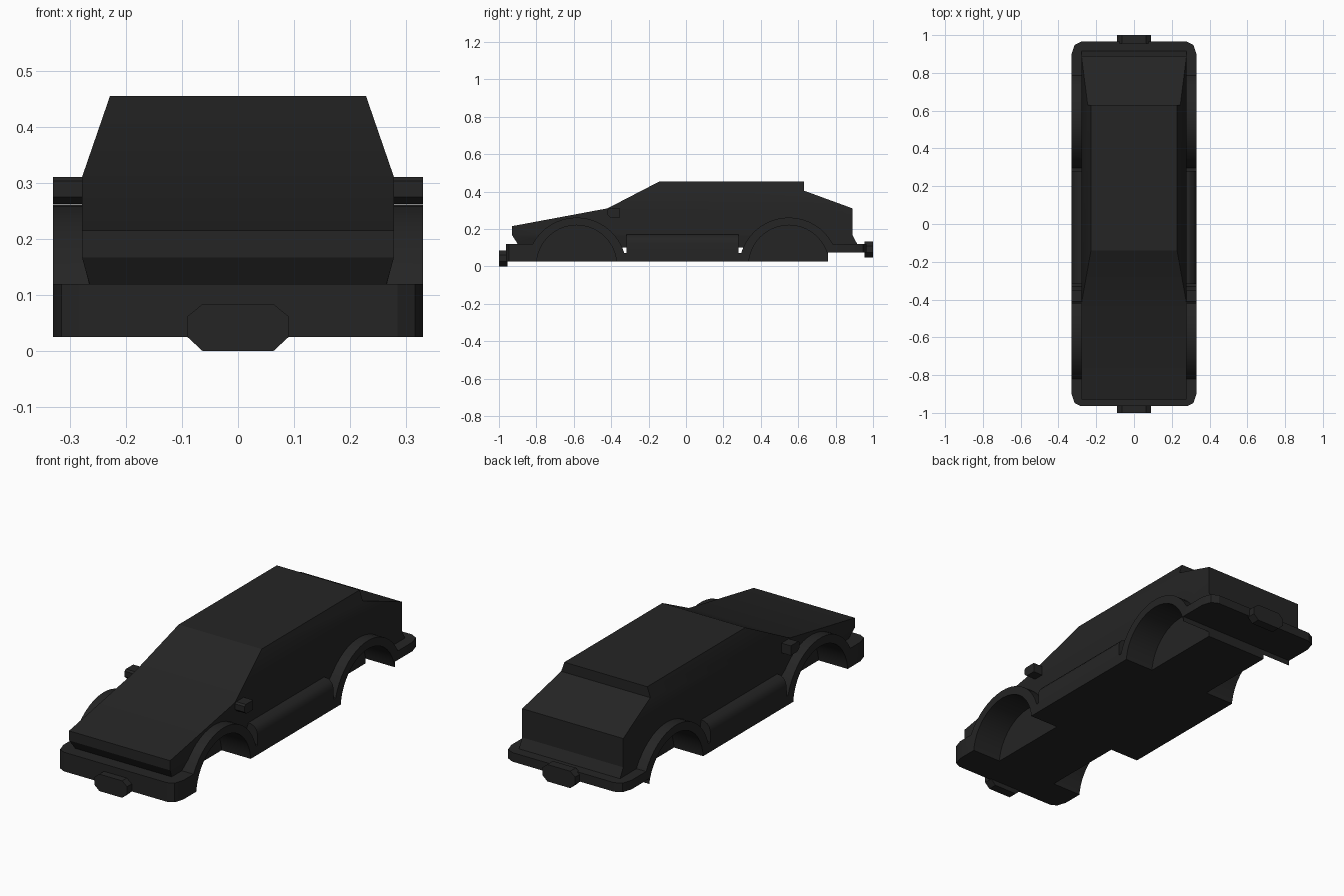
import bpy, bmesh, math

if "Cube" in bpy.data.objects:
    bpy.data.objects.remove(bpy.data.objects["Cube"])

paint = bpy.data.materials.new("charcoal_black")
paint.diffuse_color = (0.018, 0.018, 0.018, 1)
paint.use_nodes = True
paint.node_tree.nodes["Principled BSDF"].inputs["Base Color"].default_value = paint.diffuse_color


def add_object(name, bm):
    bmesh.ops.recalc_face_normals(bm, faces=bm.faces[:])
    me = bpy.data.meshes.new(name)
    bm.to_mesh(me)
    bm.free()
    me.materials.append(paint)
    ob = bpy.data.objects.new(name, me)
    bpy.context.collection.objects.link(ob)
    return ob


def prism(points, axis, a, b):
    """Extrude a 2D outline along an axis from a to b."""
    def place(p, t):
        return {"x": (t, p[0], p[1]), "y": (p[0], t, p[1]), "z": (p[0], p[1], t)}[axis]
    bm = bmesh.new()
    lo = [bm.verts.new(place(p, a)) for p in points]
    hi = [bm.verts.new(place(p, b)) for p in points]
    bm.faces.new(lo)
    bm.faces.new(hi)
    n = len(points)
    for i in range(n):
        j = (i + 1) % n
        bm.faces.new((lo[i], lo[j], hi[j], hi[i]))
    return bm


def boolean(target, other, op):
    mod = target.modifiers.new("cut", "BOOLEAN")
    mod.operation = op
    mod.solver = "EXACT"
    mod.object = other
    dg = bpy.context.evaluated_depsgraph_get()
    me = bpy.data.meshes.new_from_object(target.evaluated_get(dg))
    target.modifiers.clear()
    target.data = me
    bpy.data.objects.remove(other)


def arc(cy, cz, r, a0, a1, n):
    out = []
    for i in range(n + 1):
        a = math.radians(a0 + (a1 - a0) * i / n)
        out.append((cy + r * math.cos(a), cz + r * math.sin(a)))
    return out


FRONT, REAR = -0.585, 0.55

# Upper body: wedge side profile, with the cabin leaning in above the beltline
bm = prism([(-0.90, 0.10), (-0.90, 0.12), (-0.93, 0.167), (-0.93, 0.215), (-0.42, 0.31),
            (-0.14, 0.455), (0.63, 0.455), (0.63, 0.405), (0.89, 0.31),
            (0.89, 0.167), (0.915, 0.12), (0.915, 0.10)], "x", -0.278, 0.278)
for z in (0.31, 0.167):
    bmesh.ops.bisect_plane(bm, geom=bm.verts[:] + bm.edges[:] + bm.faces[:],
                           plane_co=(0, 0, z), plane_no=(0, 0, 1))
for v in bm.verts:
    s = 1 if v.co.x > 0 else -1
    if v.co.z > 0.31:
        v.co.x -= s * 0.05 * (v.co.z - 0.31) / 0.145
    elif v.co.z < 0.15:
        v.co.x = s * (0.265 if v.co.y < 0 else 0.278)
body = add_object("car_body", bm)

# Lower body: bumpers and wheel arches in side profile, trimmed to a rounded plan
side = [(-0.963, 0.025), (0.76, 0.025), (0.76, 0.075), (0.965, 0.075), (0.965, 0.12)]
side += arc(REAR, -0.005, 0.266, 28, 163, 18)
side += arc(FRONT, -0.005, 0.266, 17, 152, 18)
side += [(-0.963, 0.12)]
lower = add_object("lower_body", prism(side, "x", -0.4, 0.4))
quarter = [(0.33, 0.90), (0.315, 0.947), (0.28, 0.965)]
plan = quarter + [(-x, y) for x, y in reversed(quarter)]
plan += [(-x, -y) for x, y in quarter] + [(x, -y) for x, y in reversed(quarter)]
boolean(lower, add_object("plan_trim", prism(plan, "z", -0.1, 0.5)), "INTERSECT")
boolean(body, lower, "UNION")

# Rounded sills between the wheel arches
for s in (-1, 1):
    sec = [(0.25, 0.03), (0.33, 0.03), (0.33, 0.125), (0.325, 0.145),
           (0.313, 0.16), (0.295, 0.169), (0.25, 0.17)]
    sill = add_object("sill", prism([(s * x, z) for x, z in sec], "y", -0.318, 0.28))
    boolean(body, sill, "UNION")

# Wheel wells
for s in (-1, 1):
    for cy in (FRONT, REAR):
        shape = arc(cy, 0.005, 0.215, 0, 180, 20) + [(cy - 0.215, -0.1), (cy + 0.215, -0.1)]
        boolean(body, add_object("well_cutter", prism(shape, "x", s * 0.17, s * 0.4)), "DIFFERENCE")

# Octagonal plates at both ends
for name, y0, y1, z0 in (("front_plate", -1.0, -0.955, 0.0), ("rear_plate", 0.955, 1.0, 0.048)):
    oct_half = [(0.063, 0), (0.09, 0.025), (0.09, 0.062), (0.063, 0.084)]
    outline = [(x, z + z0) for x, z in oct_half] + [(-x, z + z0) for x, z in reversed(oct_half)]
    add_object(name, prism(outline, "y", y0, y1))

# Door mirrors
for s, name in ((-1, "left_mirror"), (1, "right_mirror")):
    outline = [(-0.42, 0.275), (-0.405, 0.262), (-0.352, 0.262), (-0.352, 0.31), (-0.41, 0.31), (-0.42, 0.303)]
    add_object(name, prism(outline, "x", s * 0.265, s * 0.33))

# Smooth curved arches and sills, keep hard creases
bpy.ops.object.select_all(action="DESELECT")
body.select_set(True)
bpy.context.view_layer.objects.active = body
bpy.ops.object.shade_smooth_by_angle(angle=math.radians(25))
